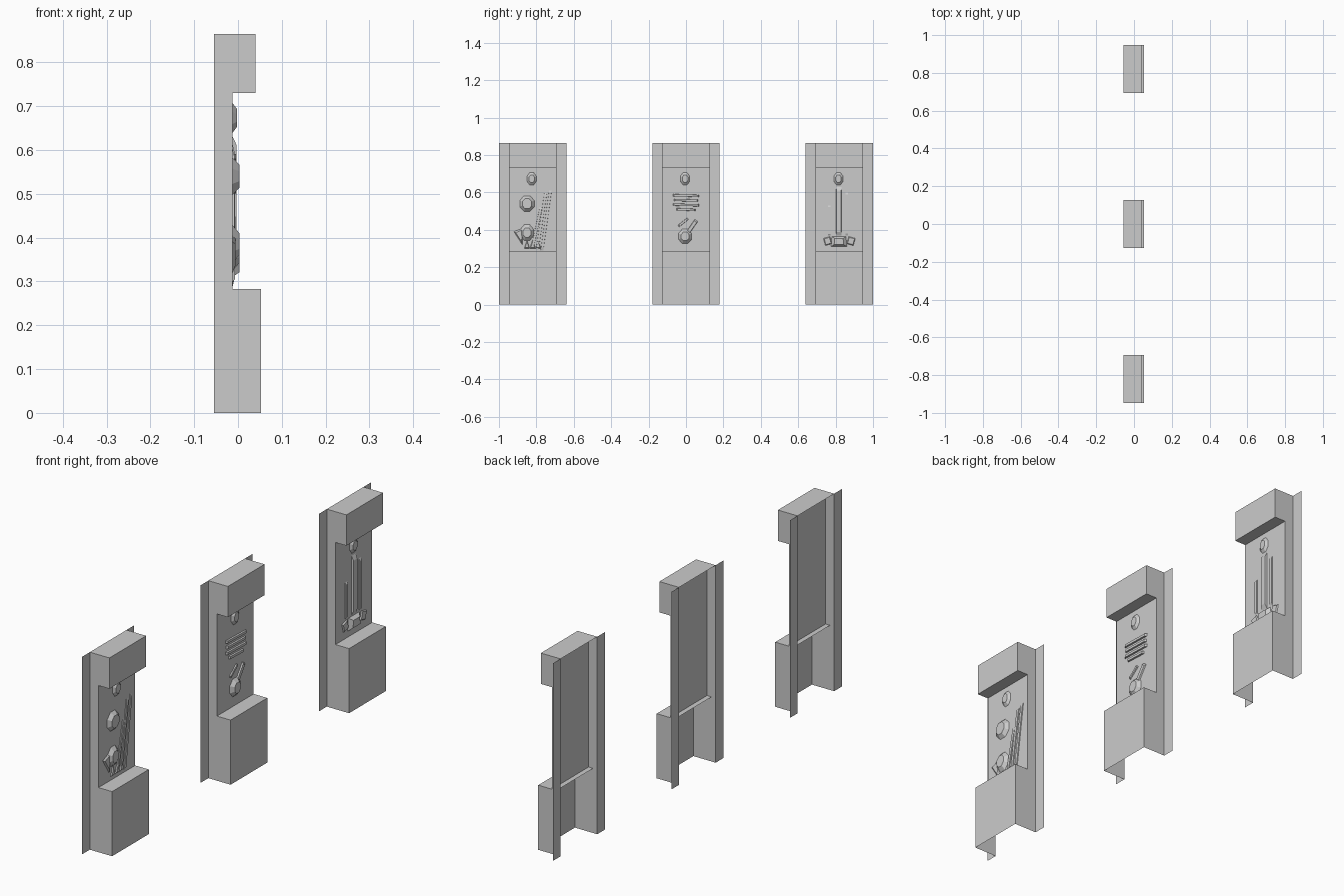
import bpy, bmesh, math
from mathutils import Vector

if "Cube" in bpy.data.objects:
    bpy.data.objects.remove(bpy.data.objects["Cube"])

H, HW, FW = 0.865, 0.127, 0.18      # height, half width of casing, half width with flanges
BACK, PANEL = -0.055, -0.013        # x of the rear flanges and of the recessed panel

grey = bpy.data.materials.new("stone_grey")
grey.diffuse_color = (0.6, 0.6, 0.6, 1)
grey.use_nodes = True
grey.node_tree.nodes["Principled BSDF"].inputs["Base Color"].default_value = grey.diffuse_color


def make(name, faces, y):
    """Build sheet faces; each item is (points, outward direction)."""
    bm = bmesh.new()
    for pts, out in faces:
        f = bm.faces.new([bm.verts.new(p) for p in pts])
        f.normal_update()
        if f.normal.dot(Vector(out)) < 0:
            f.normal_flip()
    bmesh.ops.remove_doubles(bm, verts=bm.verts, dist=1e-5)
    me = bpy.data.meshes.new(name)
    bm.to_mesh(me)
    bm.free()
    me.materials.append(grey)
    ob = bpy.data.objects.new(name, me)
    ob.location.y = y
    bpy.context.collection.objects.link(ob)


def strip(a, b, out, y0=-HW, y1=HW):
    """Rectangle spanning y0..y1 between two (x, z) profile points."""
    return ([(a[0], y0, a[1]), (a[0], y1, a[1]), (b[0], y1, b[1]), (b[0], y0, b[1])], out)


def relief(name, pts, y, height, inset=0.7):
    """Raised carving: (y, z) outline tapering to a smaller front face."""
    n = len(pts)
    cy = sum(p[0] for p in pts) / n
    cz = sum(p[1] for p in pts) / n
    base = [Vector((PANEL + 0.001, p[0], p[1])) for p in pts]
    top = [Vector((PANEL + height, cy + (p[0] - cy) * inset, cz + (p[1] - cz) * inset)) for p in pts]
    faces = [(top, (1, 0, 0))]
    for i in range(n):
        j = (i + 1) % n
        faces.append(([base[i], base[j], top[j], top[i]], (1, 0, 0)))
    make(name, faces, y)


def oval(cy, cz, ry, rz, n=8):
    return [(cy + ry * math.cos((i + 0.5) * math.tau / n),
             cz + rz * math.sin((i + 0.5) * math.tau / n)) for i in range(n)]


def bar(y0, z0, y1, z1, w):
    """Outline of a straight bar of width w."""
    d = Vector((y1 - y0, z1 - z0)).normalized() * w / 2
    return [(y0 - d.y, z0 + d.x), (y0 + d.y, z0 - d.x), (y1 + d.y, z1 - d.x), (y1 - d.y, z1 + d.x)]


# C-shaped side profile of the casing (x, z)
side = [(BACK, 0), (0.053, 0), (0.053, 0.283), (PANEL, 0.283),
        (PANEL, 0.73), (0.04, 0.73), (0.04, H), (BACK, H)]

for label, y in (("left", -0.82), ("middle", 0), ("right", 0.82)):
    # casing: side walls, top cap, header and plinth; open at the back and bottom
    casing = [([(x, s * HW, z) for x, z in side], (0, s, 0)) for s in (-1, 1)]
    casing += [strip((BACK, H), (0.04, H), (0, 0, 1)),
               strip((0.04, H), (0.04, 0.73), (1, 0, 0)),
               strip((0.04, 0.73), (PANEL, 0.73), (0, 0, -1)),
               strip((-0.035, 0.283), (0.053, 0.283), (0, 0, 1)),
               strip((0.053, 0.283), (0.053, 0), (1, 0, 0))]
    make(label + "_casing", casing, y)
    # recessed panel and rear flanges
    make(label + "_panel", [strip((PANEL, 0.283), (PANEL, H), (1, 0, 0))], y)
    make(label + "_flanges", [strip((BACK, 0), (BACK, H), (1, 0, 0), *sorted((s * HW, s * FW)))
                              for s in (-1, 1)], y)
    # small knob at the top of every carving
    relief(label + "_top_knob", oval(-0.005, 0.673, 0.027, 0.036), y, 0.011, 0.6)

# left carving: two blocks, zigzag foot and slanted rods
relief("left_upper_block", oval(-0.03, 0.54, 0.042, 0.045), -0.82, 0.016, 0.65)
relief("left_lower_block", oval(-0.03, 0.385, 0.038, 0.046), -0.82, 0.016, 0.6)
relief("left_side_wedge", [(-0.10, 0.39), (-0.055, 0.32), (-0.05, 0.41)], -0.82, 0.007)
for i in range(3):
    yy = -0.03 + i * 0.03
    relief("left_zigzag", [(yy - 0.015, 0.30), (yy + 0.015, 0.30), (yy, 0.345)], -0.82, 0.006)
for off, z0, z1 in ((0.0, 0.31, 0.52), (0.025, 0.295, 0.60), (0.05, 0.29, 0.61)):
    relief("left_rod", bar(off, z0, off + 0.045, z1, 0.014), -0.82, 0.005, 0.9)

# middle carving: stacked bars and a slanted foot
for z, w in ((0.585, 0.07), (0.56, 0.065), (0.535, 0.07), (0.51, 0.05)):
    relief("middle_bar", bar(-w, z, w, z - 0.004, 0.012), 0, 0.009, 0.9)
relief("middle_foot", oval(-0.005, 0.365, 0.038, 0.042), 0, 0.016, 0.6)
relief("middle_slant", bar(0.01, 0.385, 0.055, 0.45, 0.02), 0, 0.007, 0.8)
relief("middle_slant", bar(-0.04, 0.42, 0.01, 0.46, 0.012), 0, 0.006, 0.8)

# right carving: upright rods on a stepped foot
relief("right_centre_rod", bar(-0.003, 0.37, -0.003, 0.63, 0.03), 0.82, 0.010, 0.85)
for yy, z0, z1 in ((-0.055, 0.37, 0.53), (0.04, 0.37, 0.60)):
    relief("right_side_rod", bar(yy, z0, yy, z1, 0.014), 0.82, 0.006, 0.9)
relief("right_foot", [(-0.045, 0.31), (0.04, 0.31), (0.035, 0.365), (-0.04, 0.365)], 0.82, 0.016, 0.6)
for s in (-1, 1):
    relief("right_foot_wing", bar(s * 0.045, 0.345, s * 0.08, 0.335, 0.04), 0.82, 0.006, 0.8)
